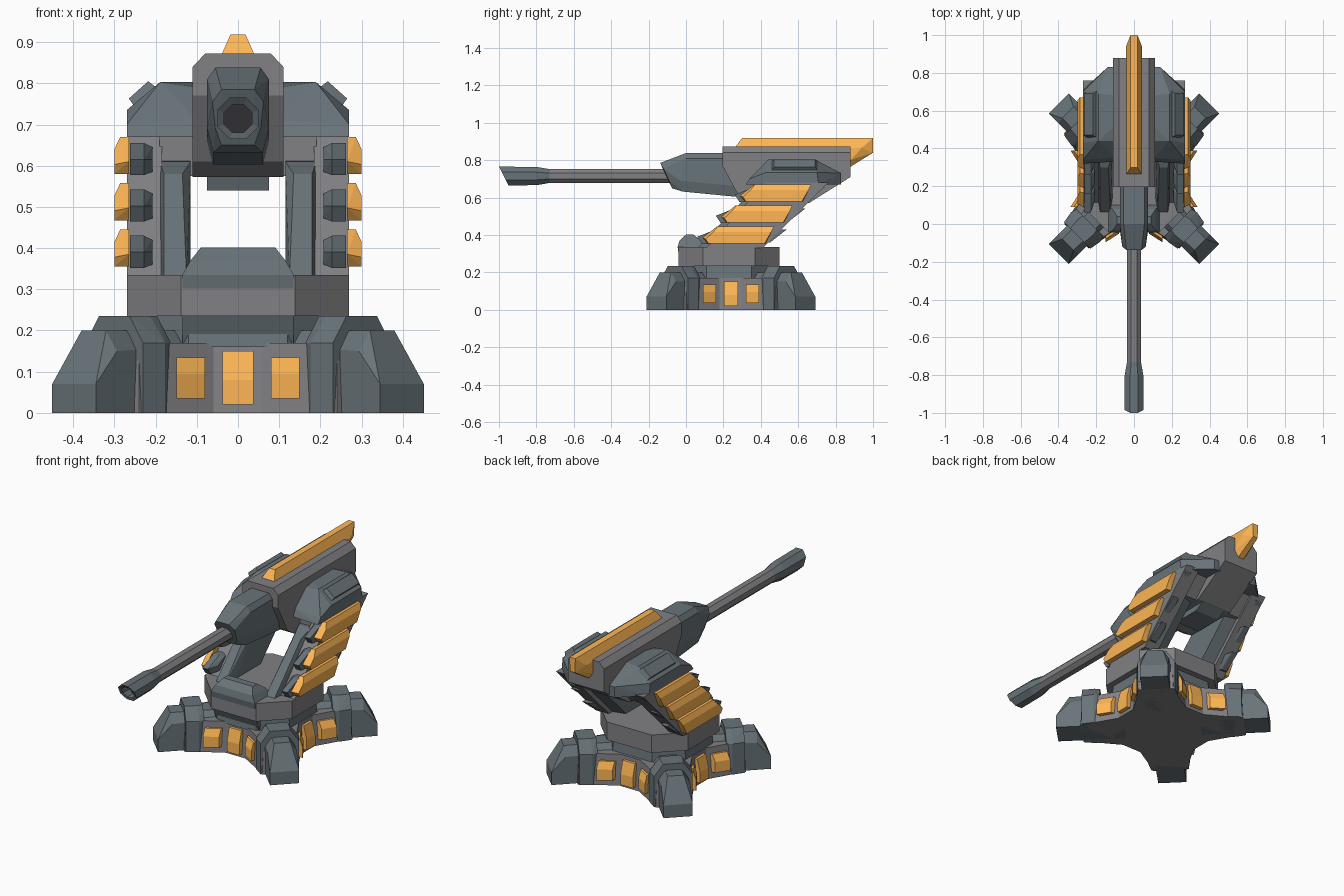
import bpy, bmesh, math

if "Cube" in bpy.data.objects:
    bpy.data.objects.remove(bpy.data.objects["Cube"])

CY = 0.24      # y of the base centre
GUN_Z = 0.715  # height of the barrel axis


def paint(name, rgb):
    m = bpy.data.materials.new(name)
    m.diffuse_color = (*rgb, 1)
    m.use_nodes = True
    m.node_tree.nodes["Principled BSDF"].inputs["Base Color"].default_value = m.diffuse_color
    return m


yellow = paint("yellow_panels", (1.0, 0.47, 0.09))
grey = paint("warm_grey_metal", (0.22, 0.22, 0.23))
slate = paint("slate_metal", (0.14, 0.172, 0.19))
dark = paint("dark_metal", (0.03, 0.03, 0.033))


def finish(name, bm, mat):
    bmesh.ops.recalc_face_normals(bm, faces=bm.faces)
    me = bpy.data.meshes.new(name)
    bm.to_mesh(me)
    bm.free()
    ob = bpy.data.objects.new(name, me)
    bpy.context.collection.objects.link(ob)
    me.materials.append(mat)
    return ob


def hull(name, pts, mat):
    """Faceted convex block around the given corner points."""
    bm = bmesh.new()
    for p in pts:
        bm.verts.new(p)
    bmesh.ops.convex_hull(bm, input=bm.verts)
    loose = [v for v in bm.verts if not v.link_faces]
    bmesh.ops.delete(bm, geom=loose, context='VERTS')
    bmesh.ops.dissolve_limit(bm, angle_limit=0.02, verts=bm.verts, edges=bm.edges)
    return finish(name, bm, mat)


def slab(profile, x0, x1):
    """Side profile (y, z) repeated at two x positions."""
    return [(x, y, z) for x in (x0, x1) for y, z in profile]


def both(pts):
    return [(s * x, y, z) for s in (-1, 1) for x, y, z in pts]


def polar(a, r, w, z):
    """Base coordinates: outward r, sideways w, around the base centre."""
    c, s = math.cos(a), math.sin(a)
    return (c * r - s * w, CY + s * r + c * w, z)


def pair(name, pts, mat):
    for side, s in (("left", -1), ("right", 1)):
        hull(f"{name}_{side}", [(s * x, y, z) for x, y, z in pts], mat)


# Base hub with four concave sides
bm = bmesh.new()
lower, upper = [], []
side = [(0.37, -0.24), (0.33, -0.18), (0.26, -0.06),
        (0.26, 0.06), (0.33, 0.18), (0.37, 0.24)]
for k in range(4):
    a = k * math.pi / 2
    for r, w in side:
        lower.append(bm.verts.new(polar(a, r, w, 0)))
        upper.append(bm.verts.new(polar(a, r - 0.012, w, 0.17)))
n = len(lower)
for i in range(n):
    j = (i + 1) % n
    bm.faces.new((lower[i], lower[j], upper[j], upper[i]))
bm.faces.new(lower[::-1])
bm.faces.new(upper)
finish("base_hub", bm, grey)

# Yellow base panels, three on each side
for k in range(4):
    a = k * math.pi / 2
    for j in (-1, 0, 1):
        hw, z0, z1 = (0.038, 0.02, 0.15) if j == 0 else (0.04, 0.035, 0.135)
        r0 = 0.26 if j == 0 else 0.292
        pts = []
        for t in (-1, 1):
            w = j * 0.115 + t * hw * (1 if j == 0 else 0.87)
            r = r0 + j * t * hw * 0.55
            for d, z in ((-0.03, z0), (0.022, z0), (0.022, z0 + 0.06),
                         (0.004, z1), (-0.03, z1)):
                pts.append(polar(a, r + d, w, z))
        hull(f"base_panel_{k}_{j + 2}", pts, yellow)

# Diagonal feet and their collars
for k in range(4):
    a = math.pi / 4 + k * math.pi / 2
    foot, collar = [], []
    for s in (-1, 1):
        for r, w, z in ((0.2, .075, 0), (0.2, .075, .165), (0.2, .045, .2),
                        (0.563, .075, 0), (0.563, .075, .07),
                        (0.49, .075, .15), (0.495, .042, .2)):
            foot.append(polar(a, r, s * w, z))
        for r in (0.33, 0.36, 0.425):
            for w, z in ((.11, 0), (.11, .17), (.058, .235)):
                w *= 1 if r == 0.36 else 0.9
                collar.append(polar(a, r, s * w, z))
    hull(f"foot_{k}", foot, slate)
    hull(f"foot_collar_{k}", collar, slate)


# Turret ring: neck and octagonal deck
def octagon(rad, half, z):
    out = []
    for sx in (-1, 1):
        for sy in (-1, 1):
            out += [(sx * rad, CY - 0.01 + sy * half, z), (sx * half, CY - 0.01 + sy * rad, z)]
    return out


hull("turret_neck", octagon(0.245, 0.12, 0.16) + octagon(0.235, 0.12, 0.24), slate)
hull("turret_deck", octagon(0.27, 0.138, 0.235) + octagon(0.27, 0.138, 0.335), grey)
hull("turret_front_block", both([
    (.135, 0, .165), (.135, .12, .165), (.135, -.03, .235), (.135, -.045, .335),
    (.135, .1, .335), (.115, -.035, .37), (.09, 0, .402), (.09, .04, .402), (.115, .08, .37)]), slate)

# Slanted support arms
pair("arm_plate", slab([(.11, .33), (.41, .33), (.76, .68), (.42, .68)], .185, .27), grey)
pair("arm_brace", [(.115, .13, .33), (.19, .13, .33), (.125, .06, .33), (.18, .06, .33),
                   (.115, .36, .33), (.19, .38, .33), (.135, .30, .58), (.18, .30, .58),
                   (.115, .37, .61), (.19, .37, .61), (.115, .66, .63), (.19, .68, .63)], slate)
pair("arm_bridge", slab([(.39, .575), (.39, .68), (.74, .68), (.64, .575)], .10, .19), grey)

# Ribs and yellow armour fins stepping up each arm
for k in range(3):
    dy, dz = 0.1 * k, 0.1125 * k
    rib = [(.06, .39), (.085, .352), (.45, .36), (.54, .43), (.16, .43)]
    inset = [(.12, .39), (.13, .36), (.43, .36), (.50, .42), (.18, .42)]
    pair(f"arm_rib_{k}", slab([(y + dy, z + dz) for y, z in rib], .228, .262)
         + slab([(y + dy, z + dz) for y, z in inset], .208, .228), slate)
    fin = [(.265, .09, .385), (.265, .115, .355), (.265, .425, .355), (.265, .47, .445),
           (.265, .165, .445), (.286, .17, .445), (.286, .47, .445), (.30, .145, .415),
           (.30, .105, .378), (.30, .12, .355), (.30, .42, .355), (.30, .455, .415)]
    pair(f"arm_fin_{k}", [(x, y + dy, z + dz) for x, y, z in fin], yellow)

# Pivot housings and their tilted caps
pair("pivot_housing", slab([(.33, .67), (.35, .71), (.44, .79), (.52, .803), (.68, .803),
                            (.83, .73), (.83, .67)], .10, .14)
     + slab([(.44, .803), (.69, .803)], .188, .189)
     + slab([(.32, .67), (.34, .70), (.43, .735), (.70, .735), (.71, .67)], .27, .265), slate)
pair("pivot_cap", [(x, y, z) for x, z, y0, y1 in
                   ((.185, .78, .45, .71), (.245, .735, .45, .71),
                    (.218, .805, .47, .69), (.265, .763, .47, .69)) for y in (y0, y1)], slate)

# Gun body with chamfered top
hull("gun_body", slab([(.195, .84), (.195, .77), (.28, .61), (.34, .572), (.66, .572),
                       (.88, .71), (.88, .84)], -.11, .11)
     + slab([(.195, .872), (.88, .872)], -.08, .08), grey)
hull("gun_underside", slab([(.42, .6), (.44, .54), (.60, .54), (.70, .6)], -.075, .075), slate)

# Top fin
hull("top_fin", both([(.042, .26, .865), (.018, .30, .919), (.018, 1.0, .919), (.015, 1.0, .84),
                      (.042, .94, .865), (.042, .88, .80), (.018, .88, .765)]), yellow)

# Mantlet around the barrel root
hull("gun_mantlet", both([
    (.04, -.138, .785), (.062, -.12, .755), (.055, -.09, .69), (.04, -.075, .65),
    (.055, 0, .838), (.075, 0, .81), (.075, -.03, .69), (.06, -.02, .632),
    (.055, .28, .838), (.075, .28, .81), (.075, .28, .66), (.06, .28, .603)]), slate)


# Octagonal barrel tube and raked, open muzzle; ring = (y, half height, rake)
def tube(name, specs, mat):
    bm = bmesh.new()
    rings = []
    for y, r, rake in specs:
        ring = []
        for i in range(8):
            t = math.pi / 8 + i * math.pi / 4
            R = r / math.cos(math.pi / 8)
            dz = R * math.sin(t)
            ring.append(bm.verts.new((R * math.cos(t), y + rake * (.05 - dz), GUN_Z + dz)))
        rings.append(ring)
    for p, q in zip(rings, rings[1:]):
        for i in range(8):
            j = (i + 1) % 8
            bm.faces.new((p[i], p[j], q[j], q[i]))
    bm.faces.new(rings[0])
    bm.faces.new(rings[-1])
    finish(name, bm, mat)


tube("gun_barrel", [(0, .037, 0), (-.74, .037, 0)], grey)
tube("gun_muzzle", [(-.73, .037, 0), (-.80, .049, 0), (-1, .05, .5),
                    (-.995, .034, .5), (-.90, .034, 0)], slate)
tube("muzzle_bore", [(-.89, .033, 0), (-.905, .034, 0)], dark)
